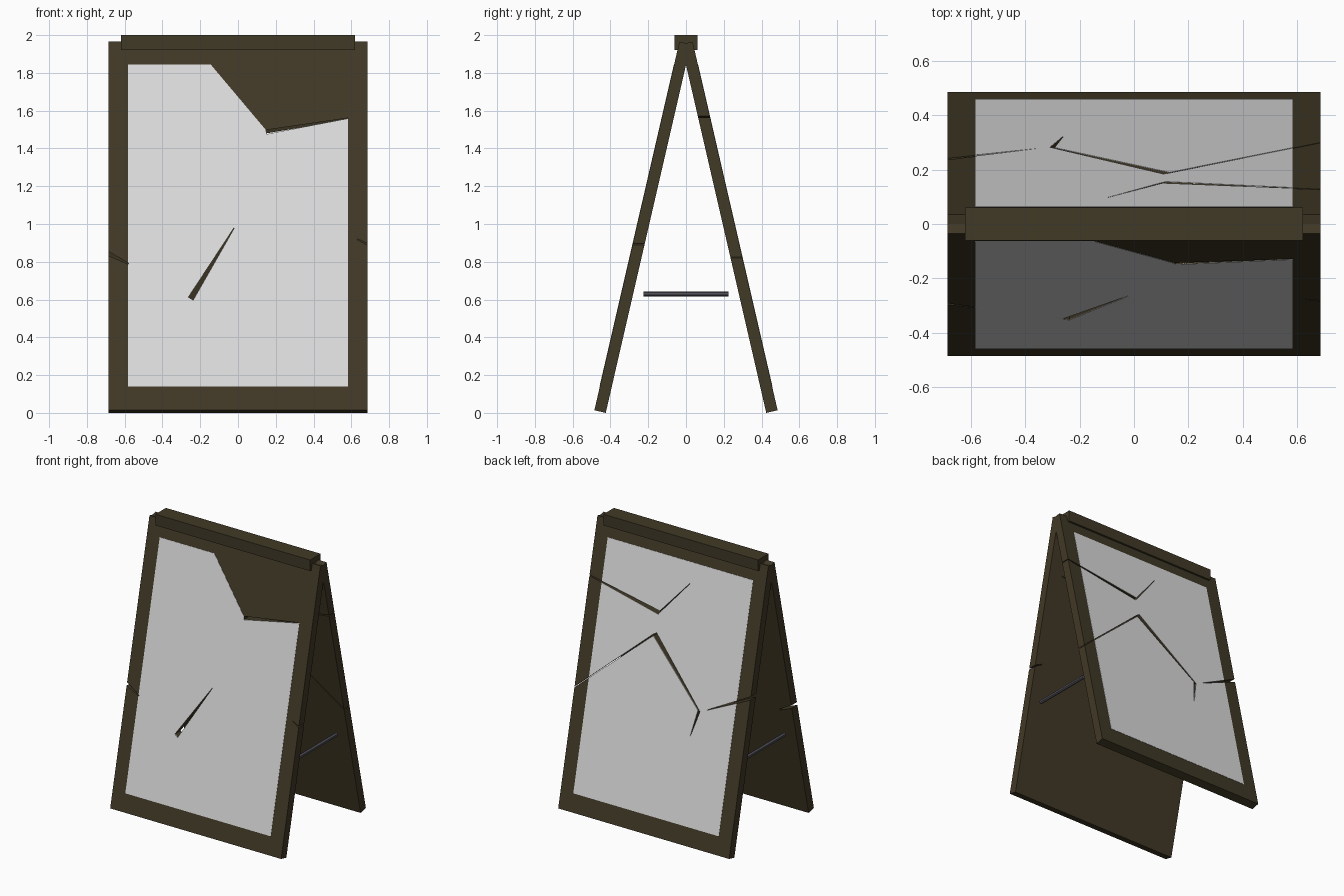
import bpy
import bmesh
from mathutils import Vector

cube = bpy.data.objects.get("Cube")
if cube:
    bpy.data.objects.remove(cube, do_unlink=True)

LEAN = 0.231          # sideways run per unit of height
FOOT_Y, FOOT_Z = 0.485, 0.014
HALF_W = 0.685


def material(name, rgb):
    m = bpy.data.materials.new(name)
    m.use_nodes = True
    m.diffuse_color = (*rgb, 1)
    bsdf = m.node_tree.nodes["Principled BSDF"]
    bsdf.inputs["Base Color"].default_value = (*rgb, 1)
    bsdf.inputs["Roughness"].default_value = 0.8
    return m


wood = material("dark wood", (0.053, 0.041, 0.020))
paper = material("pale paper", (0.72, 0.72, 0.72))
metal = material("grey metal", (0.085, 0.083, 0.10))


def prism(name, outline, offset, mat=None):
    """Solid made by sliding a flat outline along an offset."""
    bm = bmesh.new()
    face = bm.faces.new([bm.verts.new(p) for p in outline])
    ext = bmesh.ops.extrude_face_region(bm, geom=[face])
    moved = [v for v in ext["geom"] if isinstance(v, bmesh.types.BMVert)]
    bmesh.ops.translate(bm, verts=moved, vec=offset)
    bmesh.ops.recalc_face_normals(bm, faces=bm.faces)
    mesh = bpy.data.meshes.new(name)
    bm.to_mesh(mesh)
    bm.free()
    obj = bpy.data.objects.new(name, mesh)
    bpy.context.collection.objects.link(obj)
    if mat:
        mesh.materials.append(mat)
    return obj


def outer_y(z):
    return FOOT_Y - LEAN * (z - FOOT_Z)


def cut(targets, side, crack):
    """Cut one tapering crack, given as start, end and their widths."""
    a, b, wa, wb = Vector(crack[0]), Vector(crack[1]), crack[2], crack[3]
    n = (b - a).orthogonal().normalized() / 2
    corners = [a + n * wa, b + n * wb, b - n * wb, a - n * wa]
    cutter = prism("crack_cutter", [(p.x, 0, p.y) for p in corners], (0, side * 0.7, 0))
    for obj in targets:
        mod = obj.modifiers.new("crack", "BOOLEAN")
        mod.operation, mod.solver, mod.object = "DIFFERENCE", "EXACT", cutter
        bpy.context.view_layer.objects.active = obj
        bpy.ops.object.modifier_apply(modifier=mod.name)
    bpy.data.objects.remove(cutter, do_unlink=True)


def panel(name, side, sheet, cracks):
    # Leaning board
    profile = [(0.485, 0.014), (0.425, 0), (-0.025, 1.951), (0.035, 1.965)]
    board = prism(name + "_board", [(-HALF_W, side * y, z) for y, z in profile],
                  (2 * HALF_W, 0, 0), wood)
    # Poster sheet lying on the outer face
    poster = prism(name + "_poster", [(x, side * (outer_y(z) - 0.002), z) for x, z in sheet],
                   (0, side * 0.004, 0), paper)
    for crack in cracks:
        cut([board, poster], side, crack)


# Front panel with the torn poster
panel("front", -1,
      [(-0.583, 0.14), (0.583, 0.14), (0.583, 1.56), (0.15, 1.495),
       (-0.145, 1.845), (-0.583, 1.845)],
      [((-0.25, 0.605), (-0.02, 0.98), 0.03, 0.002),
       ((-0.70, 0.85), (-0.58, 0.79), 0.022, 0.006),
       ((0.63, 0.92), (0.70, 0.885), 0.003, 0.010),
       ((0.15, 1.487), (0.583, 1.56), 0.022, 0.002)])

# Back panel with the whole poster
panel("back", 1,
      [(-0.583, 0.14), (0.583, 0.14), (0.583, 1.845), (-0.583, 1.845)],
      [((-0.70, 1.09), (-0.36, 0.925), 0.022, 0.002),
       ((-0.26, 0.73), (-0.30, 0.905), 0.002, 0.018),
       ((-0.30, 0.905), (0.12, 1.315), 0.008, 0.034),
       ((0.12, 1.315), (0.70, 0.81), 0.008, 0.004),
       ((-0.10, 1.705), (0.11, 1.46), 0.002, 0.008),
       ((0.11, 1.46), (0.70, 1.57), 0.026, 0.006)])

# Cap over the ridge
prism("ridge_cap", [(-0.62, y, z) for y, z in
                    [(-0.06, 1.92), (0.06, 1.92), (0.06, 2), (-0.06, 2)]],
      (1.24, 0, 0), wood)

# Spreader bars between the panels
for label, x in (("left", 0.63), ("right", -0.63)):
    bpy.ops.mesh.primitive_cylinder_add(vertices=12, radius=0.013, depth=0.45,
                                        location=(x, 0, 0.63), rotation=(1.5708, 0, 0))
    bar = bpy.context.object
    bar.name = label + "_spreader_bar"
    bar.data.materials.append(metal)
    bpy.ops.object.shade_smooth_by_angle()
